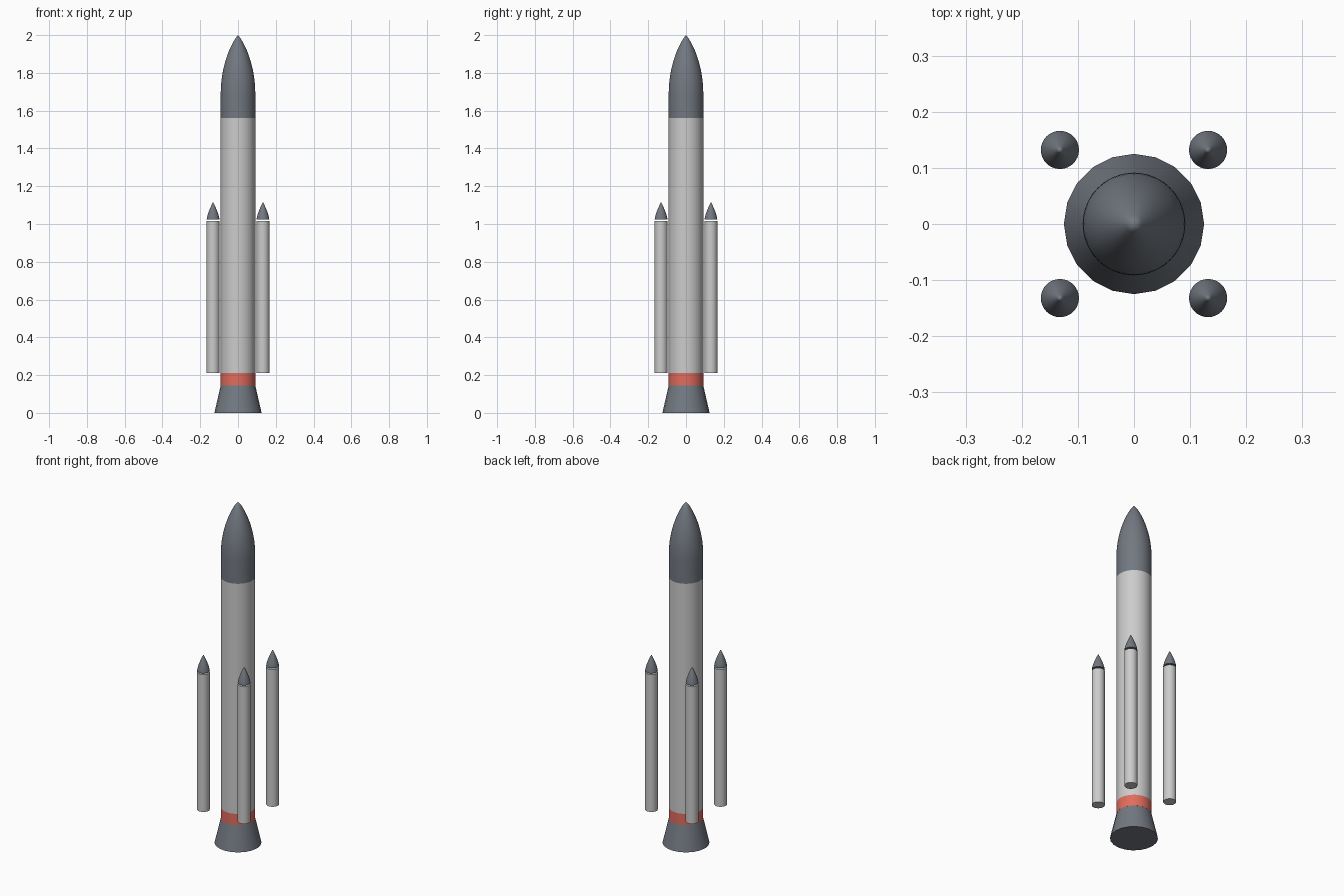
import bpy, bmesh, math

if "Cube" in bpy.data.objects:
    bpy.data.objects.remove(bpy.data.objects["Cube"])

GREY = (0.17, 0.19, 0.22, 1)
LIGHT = (0.60, 0.60, 0.60, 1)
RED = (0.75, 0.15, 0.11, 1)


def material(name, colour):
    m = bpy.data.materials.new(name)
    m.diffuse_color = colour
    m.use_nodes = True
    m.node_tree.nodes["Principled BSDF"].inputs["Base Color"].default_value = m.diffuse_color
    return m


dark = material("dark_grey", GREY)
light = material("light_grey", LIGHT)
red = material("red", RED)


def lathe(name, profile, sides, mat, loc=(0, 0, 0)):
    """Closed solid of revolution from (radius, z) points, bottom to top."""
    bm = bmesh.new()
    rings = []
    for r, z in profile:
        if r == 0:
            rings.append([bm.verts.new((0, 0, z))] * sides)
        else:
            angles = [2 * math.pi * i / sides for i in range(sides)]
            rings.append([bm.verts.new((r * math.cos(a), r * math.sin(a), z)) for a in angles])
    for low, high in zip(rings, rings[1:]):
        for i in range(sides):
            j = (i + 1) % sides
            loop = [low[i], low[j], high[j], high[i]]
            bm.faces.new(list(dict.fromkeys(loop)))
    bm.faces.new(rings[0][::-1])
    if profile[-1][0] > 0:
        bm.faces.new(rings[-1])
    mesh = bpy.data.meshes.new(name)
    bm.to_mesh(mesh)
    bm.free()
    mesh.materials.append(mat)
    ob = bpy.data.objects.new(name, mesh)
    ob.location = loc
    bpy.context.collection.objects.link(ob)
    bpy.ops.object.select_all(action='DESELECT')
    ob.select_set(True)
    bpy.context.view_layer.objects.active = ob
    bpy.ops.object.shade_smooth_by_angle(angle=math.radians(30))
    return ob


def ogive(radius, z0, z1, power, fullness, steps):
    """Curved nose outline ending in a point."""
    pts = []
    for i in range(steps + 1):
        t = i / steps
        pts.append((radius * (1 - t ** power) ** fullness if i < steps else 0,
                    z0 + (z1 - z0) * t))
    return pts


R = 0.0915

# Core stage
lathe("engine_skirt", [(0.125, 0), (R, 0.145)], 20, dark)
lathe("red_band", [(R, 0.145), (R, 0.21)], 48, red)
lathe("core_body", [(R, 0.21), (R, 1.56)], 48, light)
lathe("nose_fairing", [(R, 1.56)] + ogive(R, 1.69, 2.0, 2, 0.85, 16), 48, dark)

# Four side boosters, each with a nose held just above its body
for sx in (-1, 1):
    for sy in (-1, 1):
        at = (0.132 * sx, 0.132 * sy, 0)
        lathe("booster_body", [(0.034, 0.21), (0.034, 1.015)], 32, light, at)
        lathe("booster_nose", ogive(0.034, 1.023, 1.117, 1.4, 1, 8), 32, dark, at)
